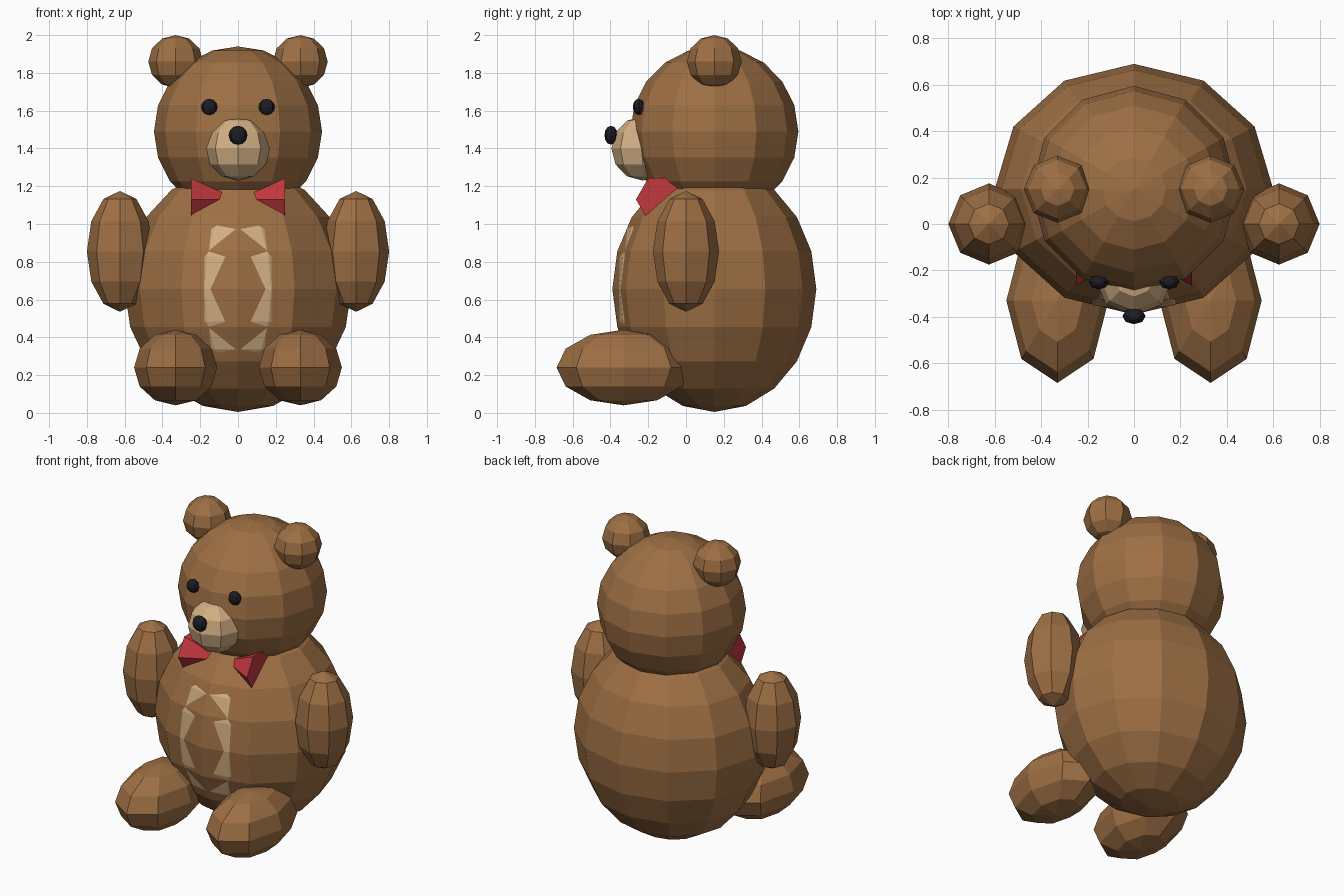
import bpy, bmesh, math
from mathutils import Matrix, Vector

if "Cube" in bpy.data.objects:
    bpy.data.objects.remove(bpy.data.objects["Cube"])


def material(name, rgb):
    m = bpy.data.materials.new(name)
    m.diffuse_color = (*rgb, 1)
    m.use_nodes = True
    m.node_tree.nodes["Principled BSDF"].inputs["Base Color"].default_value = m.diffuse_color
    return m


FUR = material("brown_fur", (0.34, 0.16, 0.058))
TAN = material("tan_fur", (0.65, 0.43, 0.23))
BLACK = material("black", (0.012, 0.012, 0.018))
RED = material("red_ribbon", (0.55, 0.04, 0.05))


def finish(name, bm, mat):
    bmesh.ops.recalc_face_normals(bm, faces=bm.faces)
    mesh = bpy.data.meshes.new(name)
    bm.to_mesh(mesh)
    bm.free()
    mesh.materials.append(mat)
    obj = bpy.data.objects.new(name, mesh)
    bpy.context.collection.objects.link(obj)
    return obj


def ball(name, centre, radii, mat, segments=8, rings=6):
    bm = bmesh.new()
    bmesh.ops.create_uvsphere(
        bm, u_segments=segments, v_segments=rings, radius=1,
        matrix=Matrix.Translation(Vector(centre)) @ Matrix.Diagonal((*radii, 1)))
    return finish(name, bm, mat)


def pair(name, centre, radii, mat):
    x, y, z = centre
    for side, s in (("right", 1), ("left", -1)):
        ball(f"{name}_{side}", (s * x, y, z), radii, mat)


# Torso, with the belly patch just breaking through its front facets
ball("body", (0, 0.15, 0.655), (0.60, 0.54, 0.65), FUR, 12, 10)
ball("belly_patch", (0, -0.1505, 0.655), (0.35, 0.23, 0.45), TAN, 12, 8)

# Head and face
ball("head", (0, 0.15, 1.49), (0.445, 0.445, 0.45), FUR, 12, 10)
ball("snout", (0, -0.23, 1.40), (0.17, 0.165, 0.17), TAN)
ball("nose", (0, -0.397, 1.47), (0.05, 0.035, 0.05), BLACK)
pair("eye", (0.152, -0.25, 1.62), (0.043, 0.032, 0.043), BLACK)
pair("ear", (0.33, 0.15, 1.86), (0.145, 0.145, 0.14), FUR)

# Limbs
pair("arm", (0.625, 0, 0.855), (0.175, 0.175, 0.32), FUR)
pair("leg", (0.33, -0.33, 0.24), (0.22, 0.355, 0.20), FUR)

# Bow tie: two six-sided cones meeting at the middle
for side, s in (("right", 1), ("left", -1)):
    bm = bmesh.new()
    centre = bm.verts.new((0, -0.135, 1.13))
    rim = [bm.verts.new((s * 0.25,
                         -0.135 + 0.13 * math.cos(i * math.pi / 3),
                         1.13 + 0.13 * math.sin(i * math.pi / 3)))
           for i in range(6)]
    bm.faces.new(rim)
    for i in range(6):
        bm.faces.new((centre, rim[i], rim[(i + 1) % 6]))
    finish(f"bow_{side}", bm, RED)
